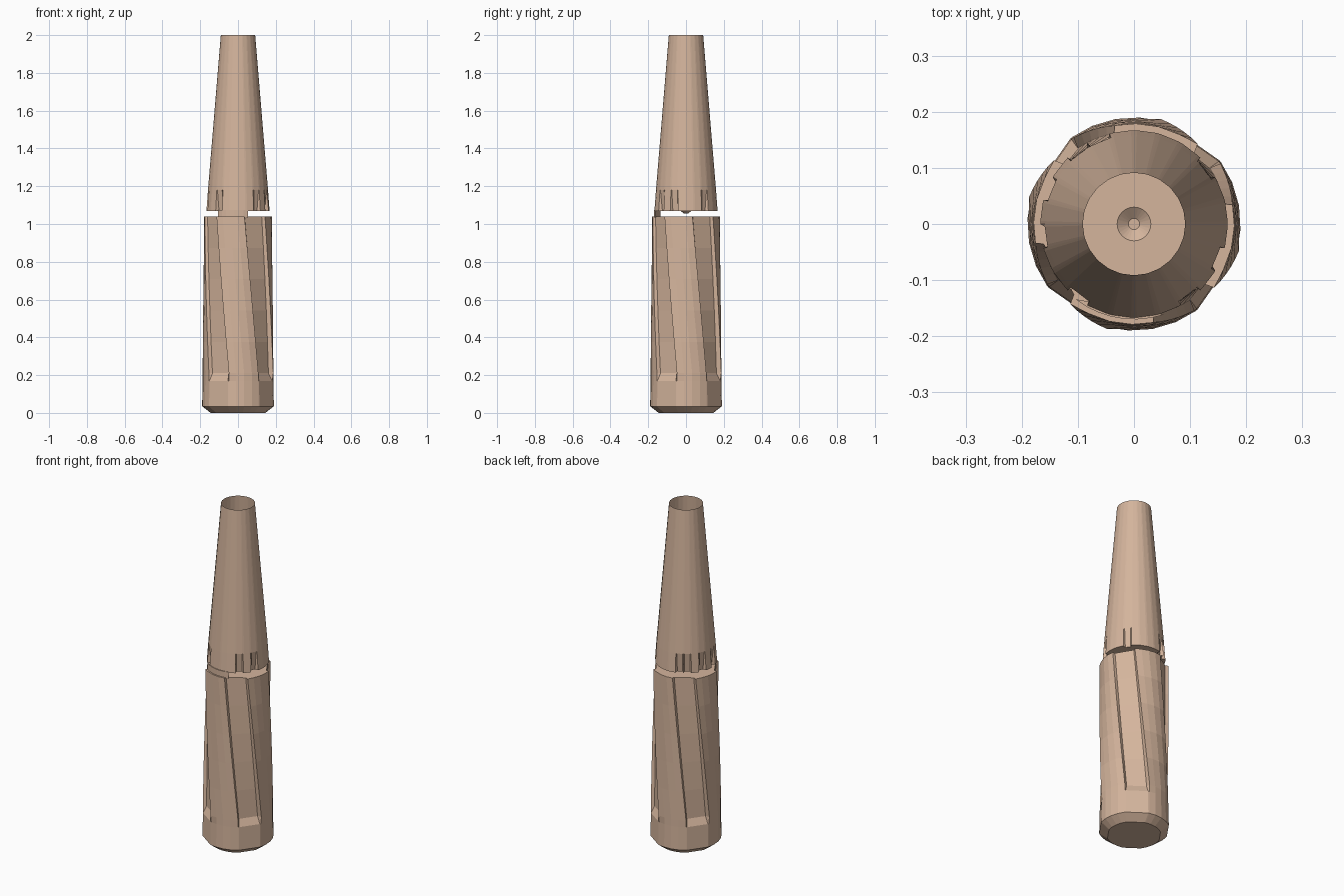
import bpy, bmesh
from math import sin, cos, radians

if "Cube" in bpy.data.objects:
    bpy.data.objects.remove(bpy.data.objects["Cube"])

tan = bpy.data.materials.new("warm_tan")
tan.diffuse_color = (0.66, 0.46, 0.335, 1)
tan.use_nodes = True
tan.node_tree.nodes["Principled BSDF"].inputs["Base Color"].default_value = tan.diffuse_color


def ring(bm, pts, z, twist=0):
    """Ring of vertices from (degrees, radius) pairs."""
    return [bm.verts.new((r * cos(radians(a + twist)), r * sin(radians(a + twist)), z))
            for a, r in pts]


def skin(bm, rings, closed=True):
    for lo, hi in zip(rings, rings[1:]):
        n = len(lo)
        for i in range(n if closed else n - 1):
            j = (i + 1) % n
            bm.faces.new((lo[i], lo[j], hi[j], hi[i]))


def finish(bm, name):
    bmesh.ops.recalc_face_normals(bm, faces=bm.faces)
    me = bpy.data.meshes.new(name)
    bm.to_mesh(me)
    bm.free()
    ob = bpy.data.objects.new(name, me)
    me.materials.append(tan)
    bpy.context.collection.objects.link(ob)
    return ob


# Lower body with four twisted flutes
GROOVE = ((-20, 0), (-18.5, 1), (18.5, 1), (20.5, -0.25), (32, 0), (45, 0), (58, 0))


def section(r, depth):
    return [(55 + 90 * q + a, r - depth * d) for q in range(4) for a, d in GROOVE]


bm = bmesh.new()
rings = [ring(bm, section(0.145, 0), 0),
         ring(bm, section(0.19, 0), 0.035),
         ring(bm, section(0.188, 0), 0.17)]
for i in range(6):
    t = i / 5
    rings.append(ring(bm, section(0.188 - 0.009 * t, 0.02 - 0.006 * t),
                      0.21 + 0.83 * t, -24 * t))
skin(bm, rings)
bm.faces.new(rings[0])
bm.faces.new(rings[-1])
finish(bm, "fluted_body")

# Tapered open tube with small notches round its lower edge
N = 24
notches = {2, 7, 8, 10, 12, 15, 20, 22}   # segments pressed inwards
z0, z1, z2 = 1.07, 1.18, 2.0
r0, r1, r2 = 0.167, 0.159, 0.091
low, mid = [], []
for k in range(N):
    a, step = 360 * k / N, 360 / N
    for f in (0.0, 0.12, 0.88):
        inward = 0.02 if k in notches and f > 0 else 0
        low.append((a + f * step, r0 - inward))
        mid.append((a + f * step, r1))
bm = bmesh.new()
rings = [ring(bm, low, z0), ring(bm, mid, z1), ring(bm, [(a, r2) for a, r in mid], z2)]
skin(bm, rings)
# Floor of the tube with a tiny dimple in the middle
floor = [rings[0]] + [ring(bm, [(a, r) for a, _ in low], z)
                      for r, z in ((0.03, z0), (0.01, z0 - 0.015))]
skin(bm, floor)
bm.faces.new(floor[-1])
finish(bm, "tapered_tube")

# Short bridge joining tube and body at the front
arc = [(232 + 8 * i, 0.17) for i in range(8)]
bm = bmesh.new()
lo, hi = ring(bm, arc, 1.035), ring(bm, arc, 1.075)
skin(bm, [lo, hi])
bm.faces.new(lo)
bm.faces.new(hi)
finish(bm, "front_bridge")
